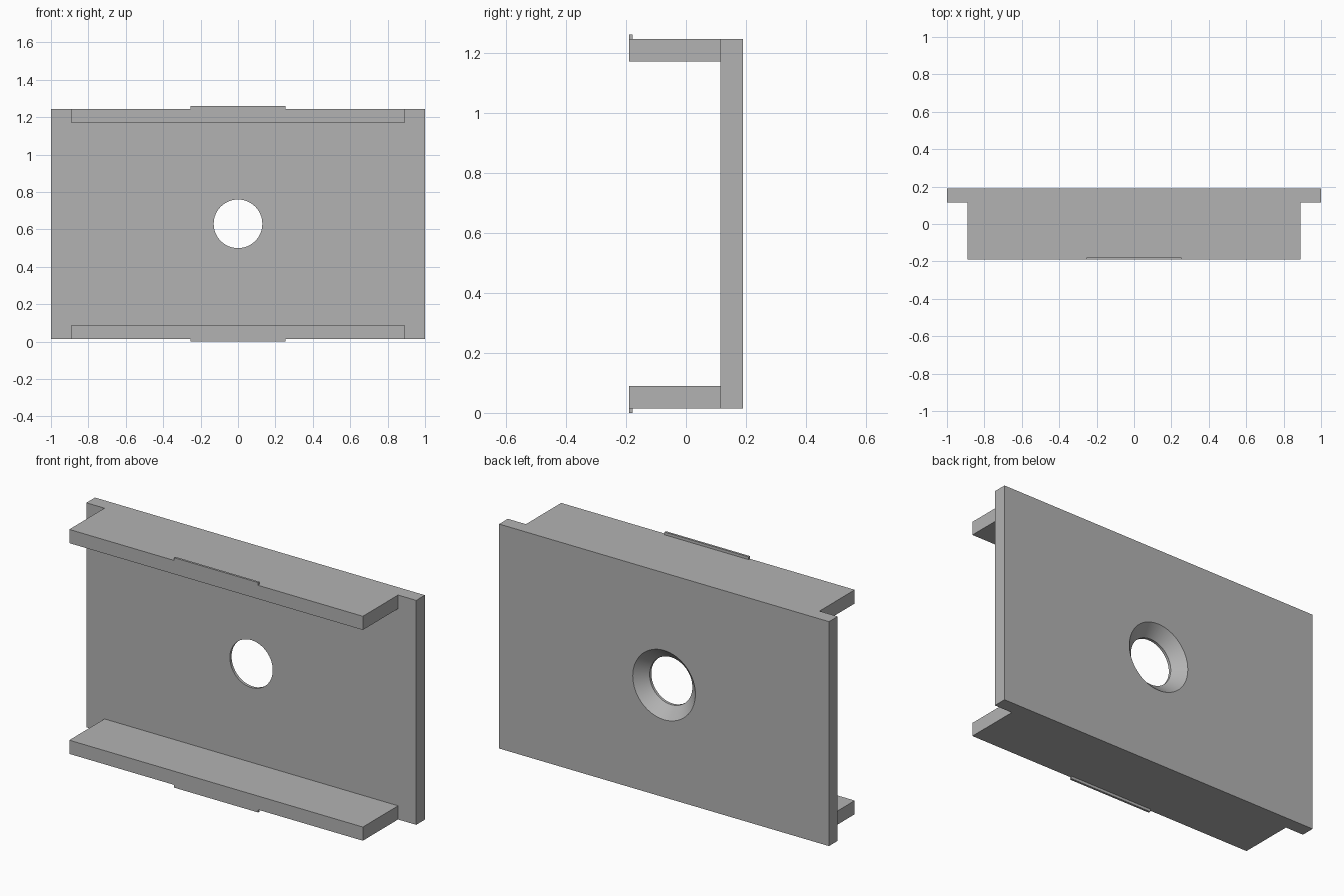
import bpy, bmesh, math
from mathutils import Matrix, Vector

cube = bpy.data.objects.get("Cube")
if cube:
    bpy.data.objects.remove(cube, do_unlink=True)

grey = bpy.data.materials.new("plain grey")
grey.use_nodes = True
grey.diffuse_color = (0.45, 0.45, 0.45, 1)
grey.node_tree.nodes["Principled BSDF"].inputs["Base Color"].default_value = (0.45, 0.45, 0.45, 1)

BACK, INNER, FRONT = 0.19, 0.115, -0.19     # depth stations
BOTTOM, TOP, WALL = 0.015, 1.245, 0.075
MID = (BOTTOM + TOP) / 2
LIP = 0.015


def finish(name, bm):
    bmesh.ops.recalc_face_normals(bm, faces=bm.faces[:])
    mesh = bpy.data.meshes.new(name)
    bm.to_mesh(mesh)
    bm.free()
    mesh.materials.append(grey)
    obj = bpy.data.objects.new(name, mesh)
    bpy.context.collection.objects.link(obj)
    return obj


def box(name, lo, hi):
    lo, hi = Vector(lo), Vector(hi)
    bm = bmesh.new()
    bmesh.ops.create_cube(bm, size=1, matrix=Matrix.Translation((lo + hi) / 2)
                          @ Matrix.Diagonal((hi - lo).to_4d()))
    return finish(name, bm)


def cut(target, cutter):
    mod = target.modifiers.new("cut", 'BOOLEAN')
    mod.operation, mod.solver, mod.object = 'DIFFERENCE', 'EXACT', cutter
    bpy.context.view_layer.objects.active = target
    bpy.ops.object.modifier_apply(modifier=mod.name)
    bpy.data.objects.remove(cutter, do_unlink=True)


# Channel body: C-shaped profile extruded along the width
profile = [(BACK, BOTTOM), (BACK, TOP), (FRONT, TOP), (FRONT, TOP - WALL),
           (INNER, TOP - WALL), (INNER, BOTTOM + WALL),
           (FRONT, BOTTOM + WALL), (FRONT, BOTTOM)]
bm = bmesh.new()
face = bm.faces.new([bm.verts.new((-1, y, z)) for y, z in profile])
extruded = bmesh.ops.extrude_face_region(bm, geom=[face])
bmesh.ops.translate(bm, vec=(2, 0, 0),
                    verts=[g for g in extruded["geom"] if isinstance(g, bmesh.types.BMVert)])
body = finish("channel_body", bm)

# Flanges stop short of the plate ends
for side in (-1, 1):
    x0, x1 = sorted((side * 0.89, side * 1.2))
    cut(body, box("end_cutter", (x0, -0.5, -0.5), (x1, INNER, 2)))

# Countersunk hole, wide at the back
bm = bmesh.new()
rings = []
for y, r in [(0, 0.13), (0.13, 0.13), (BACK, 0.19), (0.22, 0.19)]:
    rings.append([bm.verts.new((r * math.cos(a), y, MID + r * math.sin(a)))
                  for a in (math.tau * i / 64 for i in range(64))])
for a, b in zip(rings, rings[1:]):
    for i in range(64):
        j = (i + 1) % 64
        bm.faces.new((a[i], a[j], b[j], b[i]))
bm.faces.new(rings[0])
bm.faces.new(rings[-1])
cut(body, finish("hole_cutter", bm))

bpy.ops.object.select_all(action='DESELECT')
body.select_set(True)
bpy.context.view_layer.objects.active = body
bpy.ops.object.shade_smooth_by_angle(angle=math.radians(30))

# Small catch lips on the outer front edges
box("top_lip", (-0.255, FRONT, TOP), (0.255, FRONT + 0.012, TOP + LIP))
box("bottom_lip", (-0.255, FRONT, BOTTOM - LIP), (0.255, FRONT + 0.012, BOTTOM))
